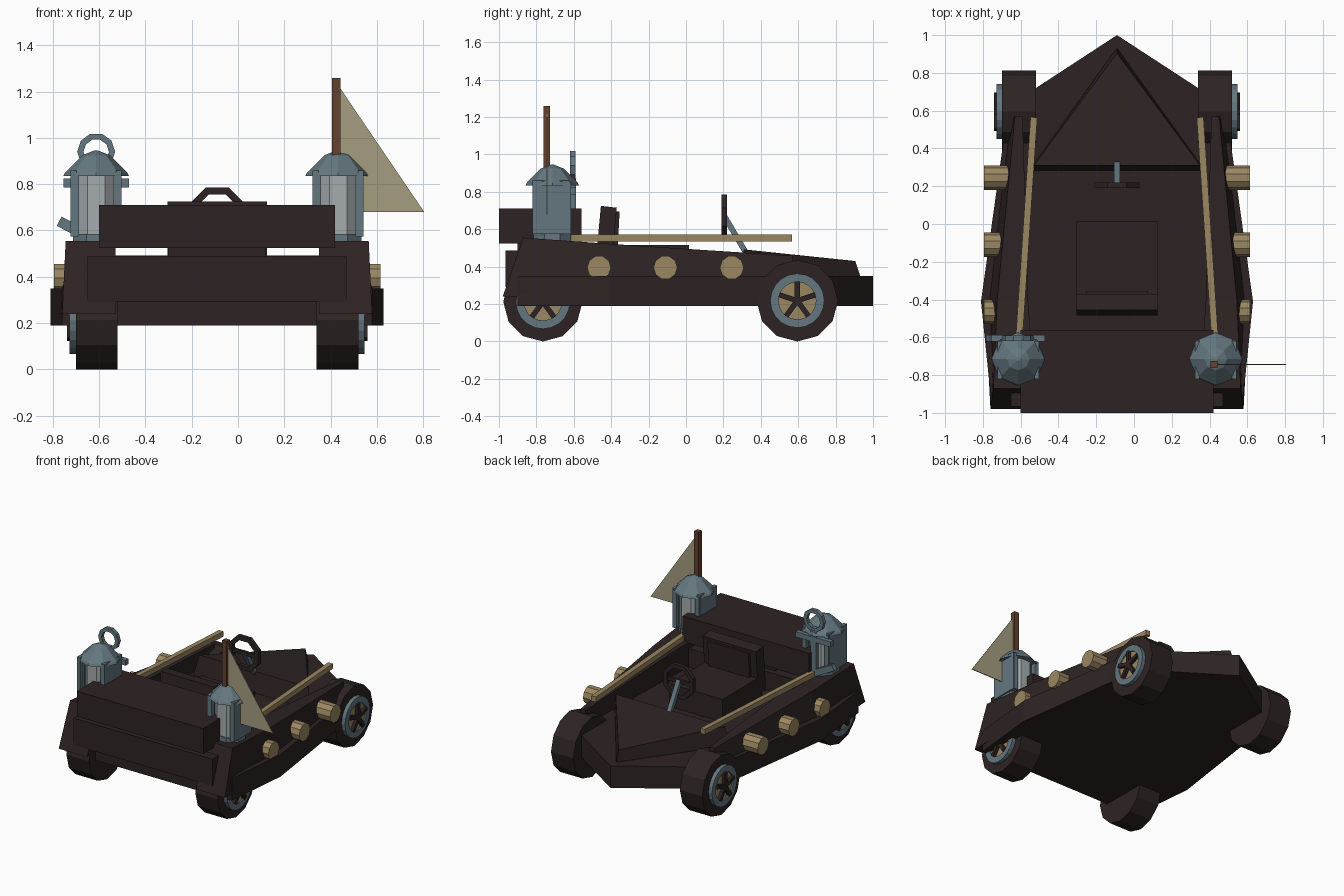
import bpy, bmesh, math
from mathutils import Vector, Matrix

if "Cube" in bpy.data.objects:
    bpy.data.objects.remove(bpy.data.objects["Cube"])

CX = -0.09  # centre line of the car


def mat(name, r, g, b):
    m = bpy.data.materials.new(name)
    m.diffuse_color = (r, g, b, 1)
    m.use_nodes = True
    m.node_tree.nodes["Principled BSDF"].inputs["Base Color"].default_value = m.diffuse_color
    return m


DARK = mat("dark brown", 0.027, 0.017, 0.017)
STEEL = mat("blue grey metal", 0.127, 0.185, 0.212)
TAN = mat("tan wood", 0.328, 0.242, 0.122)
GLASS = mat("pale glass", 0.376, 0.413, 0.423)
CLOTH = mat("flag cloth", 0.376, 0.337, 0.216)
POLE = mat("pole brown", 0.127, 0.053, 0.028)


def finish(name, bm, m):
    bmesh.ops.recalc_face_normals(bm, faces=bm.faces[:])
    me = bpy.data.meshes.new(name)
    bm.to_mesh(me)
    bm.free()
    me.materials.append(m)
    ob = bpy.data.objects.new(name, me)
    bpy.context.collection.objects.link(ob)
    return ob


def loft(name, rings, m):
    """Skin a list of equal-length point loops and cap both ends."""
    bm = bmesh.new()
    vs = [[bm.verts.new(p) for p in r] for r in rings]
    n = len(rings[0])
    for a, b in zip(vs, vs[1:]):
        for i in range(n):
            j = (i + 1) % n
            bm.faces.new((a[i], a[j], b[j], b[i]))
    bm.faces.new(vs[0])
    bm.faces.new(vs[-1])
    return finish(name, bm, m)


def box(name, x0, x1, y0, y1, z0, z1, m):
    return loft(name, [[(x0, y0, z), (x1, y0, z), (x1, y1, z), (x0, y1, z)] for z in (z0, z1)], m)


def beam(name, a, b, w, h, m):
    """Rectangular bar from a to b."""
    a, b = Vector(a), Vector(b)
    d = (b - a).normalized()
    up = Vector((0, 0, 1)) if abs(d.z) < 0.95 else Vector((0, 1, 0))
    s = d.cross(up).normalized()
    u = s.cross(d)
    q = [(-1, -1), (1, -1), (1, 1), (-1, 1)]
    return loft(name, [[p + s * i * w / 2 + u * j * h / 2 for i, j in q] for p in (a, b)], m)


def disc(name, x0, x1, y, z, r, n, m, phase=0.0):
    """Cylinder along x."""
    ang = [phase + 2 * math.pi * i / n for i in range(n)]
    return loft(name, [[(x, y + r * math.sin(a), z + r * math.cos(a)) for a in ang] for x in (x0, x1)], m)


def ring(name, c, axis, r0, r1, t, n, m, phase=0.0):
    """Flat ring with square section around the x or y axis."""
    bm = bmesh.new()
    loops = []
    for i in range(n):
        a = phase + 2 * math.pi * i / n
        row = []
        for r, k in ((r0, -t / 2), (r1, -t / 2), (r1, t / 2), (r0, t / 2)):
            u, w = r * math.sin(a), r * math.cos(a)
            off = (k, u, w) if axis == 'x' else (u, k, w)
            row.append(bm.verts.new(Vector(c) + Vector(off)))
        loops.append(row)
    for i in range(n):
        a, b = loops[i], loops[(i + 1) % n]
        for k in range(4):
            bm.faces.new((a[k], a[(k + 1) % 4], b[(k + 1) % 4], b[k]))
    return finish(name, bm, m)


# Lower hull with pointed nose
half = [(0.575, 0.625), (0.72, -0.41), (0.67, -0.90)]
outline = [(0, 1.0)] + half + [(-x, y) for x, y in reversed(half)]
loft("hull", [[(CX + x, y, z) for x, y in outline] for z in (0.19, 0.35)], DARK)

# Hood wedge
loft("hood", [
    [(CX - 0.47, 0.28, 0.34), (CX + 0.47, 0.28, 0.34), (CX, 0.935, 0.34)],
    [(CX - 0.44, 0.31, 0.492), (CX + 0.44, 0.31, 0.492), (CX, 0.905, 0.43)]], DARK)

# Rear deck, trunk box
box("rear_deck", CX - 0.56, CX + 0.56, -0.965, -0.56, 0.29, 0.487, DARK)
box("trunk", CX - 0.51, CX + 0.51, -1.0, -0.56, 0.525, 0.71, DARK)
box("trunk_mount", CX - 0.21, CX + 0.21, -0.9, -0.6, 0.48, 0.53, DARK)

# Seat
box("seat_base", CX - 0.215, CX + 0.215, -0.44, 0.015, 0.34, 0.515, DARK)
loft("seat_back", [[(CX - 0.215, y, z), (CX + 0.215, y, z), (CX + 0.215, y + 0.085, z - 0.01),
                    (CX - 0.215, y + 0.085, z - 0.01)] for y, z in ((-0.485, 0.40), (-0.455, 0.725))], DARK)
loft("seat_cushion", [[(CX - 0.165, y, z), (CX + 0.165, y, z), (CX + 0.165, y + 0.03, z),
                       (CX - 0.165, y + 0.03, z)] for y, z in ((-0.395, 0.50), (-0.385, 0.695))], DARK)

# Steering wheel and column
ring("steering_wheel", (CX, 0.205, 0.665), 'y', 0.097, 0.13, 0.03, 8, DARK, math.pi / 8)
beam("steering_spoke", (CX - 0.11, 0.205, 0.665), (CX + 0.11, 0.205, 0.665), 0.02, 0.025, DARK)
beam("steering_column", (CX, 0.205, 0.67), (CX, 0.32, 0.475), 0.032, 0.03, STEEL)

for s, side in ((-1, "left"), (1, "right")):
    X = lambda o: CX + s * o
    # Side wall, tapering to the front
    st = [(-0.98, 0.24, 0.67, -0.87, 0.555, 0.655, 0.44),
          (-0.41, 0.24, 0.70, -0.41, 0.522, 0.635, 0.47),
          (0.57, 0.26, 0.575, 0.57, 0.458, 0.54, 0.50)]
    loft(side + "_wall", [[(X(xb), yb, zb), (X(xt), yt, zt), (X(xi), yt, zt), (X(xi), yb, zb)]
                          for yb, zb, xb, yt, zt, xt, xi in st], DARK)
    # Wooden rail
    beam(side + "_rail", (X(0.53), -0.78, 0.553), (X(0.44), 0.565, 0.553), 0.036, 0.038, TAN)
    # Round side knobs
    for i, y in enumerate((-0.465, -0.11, 0.245)):
        disc(f"{side}_knob_{i + 1}", X(0.5), X(0.705), y, 0.395, 0.064, 10, TAN, math.pi / 10)
    # Wheels
    for y, z, r, end in ((-0.765, 0.212, 0.212, "rear"), (0.595, 0.218, 0.218, "front")):
        nm = f"{side}_{end}_wheel"
        disc(nm, X(0.43), X(0.61), y, z, r, 12, DARK)
        ring(nm + "_rim", (X(0.615), y, z), 'x', 0.10, 0.145, 0.045, 20, STEEL)
        disc(nm + "_hub", X(0.59), X(0.628), y, z, 0.108, 20, TAN)
        for k in range(5):
            a = 2 * math.pi * k / 5
            beam(f"{nm}_spoke_{k + 1}", (X(0.635), y, z),
                 (X(0.635), y + 0.102 * math.sin(a), z + 0.102 * math.cos(a)), 0.03, 0.028, DARK)
    # Lantern: glass body, metal side plates, corner posts, roof
    lx, ly = X(0.523), -0.715
    o8 = [math.pi / 8 + math.pi * i / 4 for i in range(8)]
    circ = lambda r, z, ph=0.0: [(lx + r * math.cos(a + ph), ly + r * math.sin(a + ph), z) for a in o8]
    loft(side + "_lantern_glass", [circ(0.10, 0.56), circ(0.10, 0.84)], GLASS)
    loft(side + "_lantern_base", [circ(0.108, 0.53), circ(0.108, 0.585)], STEEL)
    loft(side + "_lantern_roof", [circ(0.142, 0.835, math.pi / 8), circ(0.135, 0.85, math.pi / 8),
                                  circ(0.06, 0.925, math.pi / 8), circ(0.01, 0.945, math.pi / 8)], STEEL)
    for t in (-1, 1):
        xa = lx + t * 0.098
        box(f"{side}_lantern_plate_{t + 2}", xa - 0.012, xa + 0.012, ly - 0.105, ly + 0.095, 0.575, 0.86, STEEL)
        for u in (-1, 1):
            xp, yp = lx + t * 0.09, ly + u * 0.085
            box(f"{side}_lantern_post_{t + 2}_{u + 2}", xp - 0.016, xp + 0.016,
                yp - 0.016, yp + 0.016, 0.575, 0.85, STEEL)

# Anchor hung on the left lantern
ax, ay = CX - 0.523, -0.605
ring("anchor_ring", (ax, ay, 0.94), 'y', 0.055, 0.082, 0.028, 10, STEEL, math.pi / 10)
beam("anchor_shank", (ax, ay, 0.87), (ax, ay, 0.55), 0.045, 0.032, STEEL)
beam("anchor_stock", (ax - 0.142, ay, 0.805), (ax + 0.142, ay, 0.805), 0.036, 0.038, STEEL)
for t in (-1, 1):
    beam(f"anchor_arm_{t + 2}", (ax, ay, 0.555), (ax + t * 0.16, ay, 0.64), 0.034, 0.045, STEEL)

# Flag on the right lantern
box("flag_pole", 0.406, 0.442, -0.762, -0.726, 0.55, 1.26, POLE)
loft("flag", [[(0.435, y, 1.225), (0.805, y, 0.68), (0.435, y, 0.68)] for y in (-0.747, -0.741)], CLOTH)
